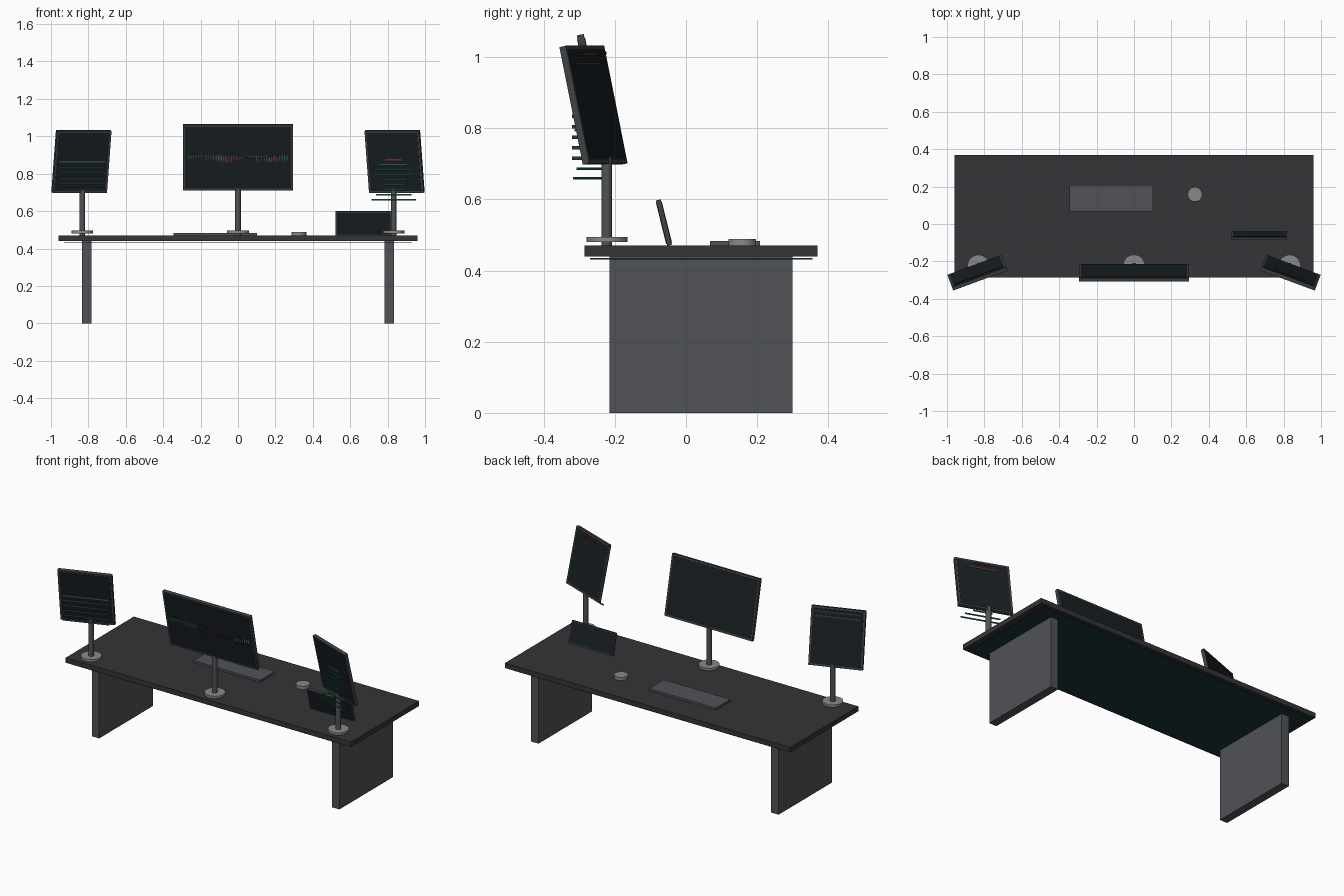
import bpy, bmesh, math, random
from mathutils import Matrix, Vector

if "Cube" in bpy.data.objects:
    bpy.data.objects.remove(bpy.data.objects["Cube"])

random.seed(4)


def mat(name, rgb):
    m = bpy.data.materials.new(name)
    m.diffuse_color = (*rgb, 1)
    m.use_nodes = True
    m.node_tree.nodes["Principled BSDF"].inputs["Base Color"].default_value = m.diffuse_color
    return m


DESK = mat("desk_dark", (0.035, 0.035, 0.04))
METAL = mat("metal", (0.08, 0.085, 0.092))
BASE = mat("base_grey", (0.25, 0.25, 0.26))
FRAME = mat("frame", (0.05, 0.052, 0.056))
SCREEN = mat("screen", (0.009, 0.014, 0.017))
GLOW = mat("under_glow", (0.01, 0.035, 0.042))
GREEN = mat("green", (0.015, 0.11, 0.07))
RED = mat("red", (0.16, 0.025, 0.03))
TEAL = mat("teal", (0.04, 0.065, 0.07))


def boxes(name, items, material, frame=Matrix()):
    """One object holding several boxes, each (centre, size), in a local frame."""
    bm = bmesh.new()
    for c, s in items:
        bmesh.ops.create_cube(bm, size=1, matrix=Matrix.Translation(c) @ Matrix.Diagonal((*s, 1)))
    me = bpy.data.meshes.new(name)
    bm.to_mesh(me)
    bm.free()
    ob = bpy.data.objects.new(name, me)
    bpy.context.collection.objects.link(ob)
    ob.matrix_world = frame
    me.materials.append(material)
    return ob


def slab(name, lo, hi, material):
    lo, hi = Vector(lo), Vector(hi)
    return boxes(name, [((lo + hi) / 2, hi - lo)], material)


def cyl(name, x, y, z0, z1, r, material):
    bpy.ops.mesh.primitive_cylinder_add(vertices=32, radius=r, depth=z1 - z0,
                                        location=(x, y, (z0 + z1) / 2))
    ob = bpy.context.object
    ob.name = name
    ob.data.materials.append(material)
    bpy.ops.object.shade_smooth_by_angle()


def panel(name, loc, w, h, t, yaw=0, tilt=12, rim=0.011):
    """Frame slab with a slightly thicker dark screen showing on both faces."""
    m = (Matrix.Translation(loc) @ Matrix.Rotation(math.radians(yaw), 4, 'Z')
         @ Matrix.Rotation(math.radians(tilt), 4, 'X'))
    boxes(name + "_frame", [((0, 0, 0), (w, t, h))], FRAME, m)
    boxes(name + "_screen", [((0, 0, 0), (w - 2 * rim, t + 0.003, h - 2 * rim))], SCREEN, m)


# Desk
slab("desk_top", (-0.96, -0.285, 0.44), (0.96, 0.37, 0.47), DESK)
slab("under_desk_panel", (-0.93, -0.27, 0.431), (0.93, 0.355, 0.435), GLOW)
for s, side in ((-1, "left"), (1, "right")):
    boxes(side + "_leg", [((s * 0.808, 0.042, 0.22), (0.05, 0.515, 0.44))], METAL)

# Monitor stands
for x, side in ((-0.832, "left"), (0, "centre"), (0.832, "right")):
    cyl(side + "_stand_base", x, -0.222, 0.48, 0.495, 0.058, BASE)
    cyl(side + "_stand_pole", x, -0.223, 0.47, 0.72, 0.015, METAL)

# Monitors, tilted back
panel("centre_monitor", (0, -0.26, 0.8875), 0.59, 0.359, 0.02)
panel("left_monitor", (-0.837, -0.26, 0.865), 0.31, 0.338, 0.02, yaw=20.3)
panel("right_monitor", (0.837, -0.26, 0.865), 0.31, 0.338, 0.02, yaw=-20.3)

# Candlestick chart on an upright plane
up, down = [], []
for i in range(40):
    x = -0.265 + i * 0.0135
    z = 0.89 + 0.012 * math.sin(i * 0.33) + random.uniform(-0.006, 0.006)
    h = random.uniform(0.014, 0.04)
    group = down if random.random() < 0.35 else up
    group.append(((x, -0.272, z), (0.006, 0.004, h)))
    group.append(((x, -0.272, z), (0.0015, 0.003, h + 0.02)))
boxes("rising_candles", up, GREEN)
boxes("falling_candles", down, RED)

# Average line over the chart
cu = bpy.data.curves.new("average_line", 'CURVE')
cu.dimensions = '3D'
cu.bevel_depth = 0.0015
cu.bevel_resolution = 1
sp = cu.splines.new('POLY')
sp.points.add(23)
for i, p in enumerate(sp.points):
    p.co = (-0.25 + i * 0.022, -0.281, 0.905 + 0.025 * math.sin(i * 0.3), 1)
line = bpy.data.objects.new("average_line", cu)
bpy.context.collection.objects.link(line)
cu.materials.append(TEAL)


# Data rows on upright planes through the side monitors
def side_frame(s):
    return Matrix.Translation((s * 0.837, -0.26, 0)) @ Matrix.Rotation(math.radians(-20.3 * s), 4, 'Z')


boxes("left_list_rows", [((0, -0.013, 0.716 + 0.0295 * k), (0.265, 0.005, 0.009)) for k in range(11)],
      TEAL, side_frame(-1))
lengths = [.25, .20, .11, .13, .16, .23, .21, .16, .09, .11, .16, .25, .17, .09]
rows = [((0, -0.012, 0.66 + 0.0268 * k), (w, 0.005, 0.007)) for k, w in enumerate(lengths)]
boxes("right_green_rows", rows[:8], GREEN, side_frame(1))
boxes("right_red_rows", rows[8:], RED, side_frame(1))

# Desk items
slab("keyboard", (-0.345, 0.067, 0.47), (0.102, 0.208, 0.483), METAL)
cyl("mouse", 0.326, 0.158, 0.47, 0.489, 0.039, BASE)
panel("tablet", (0.67, -0.062, 0.535), 0.295, 0.131, 0.014, tilt=14, rim=0.006)
